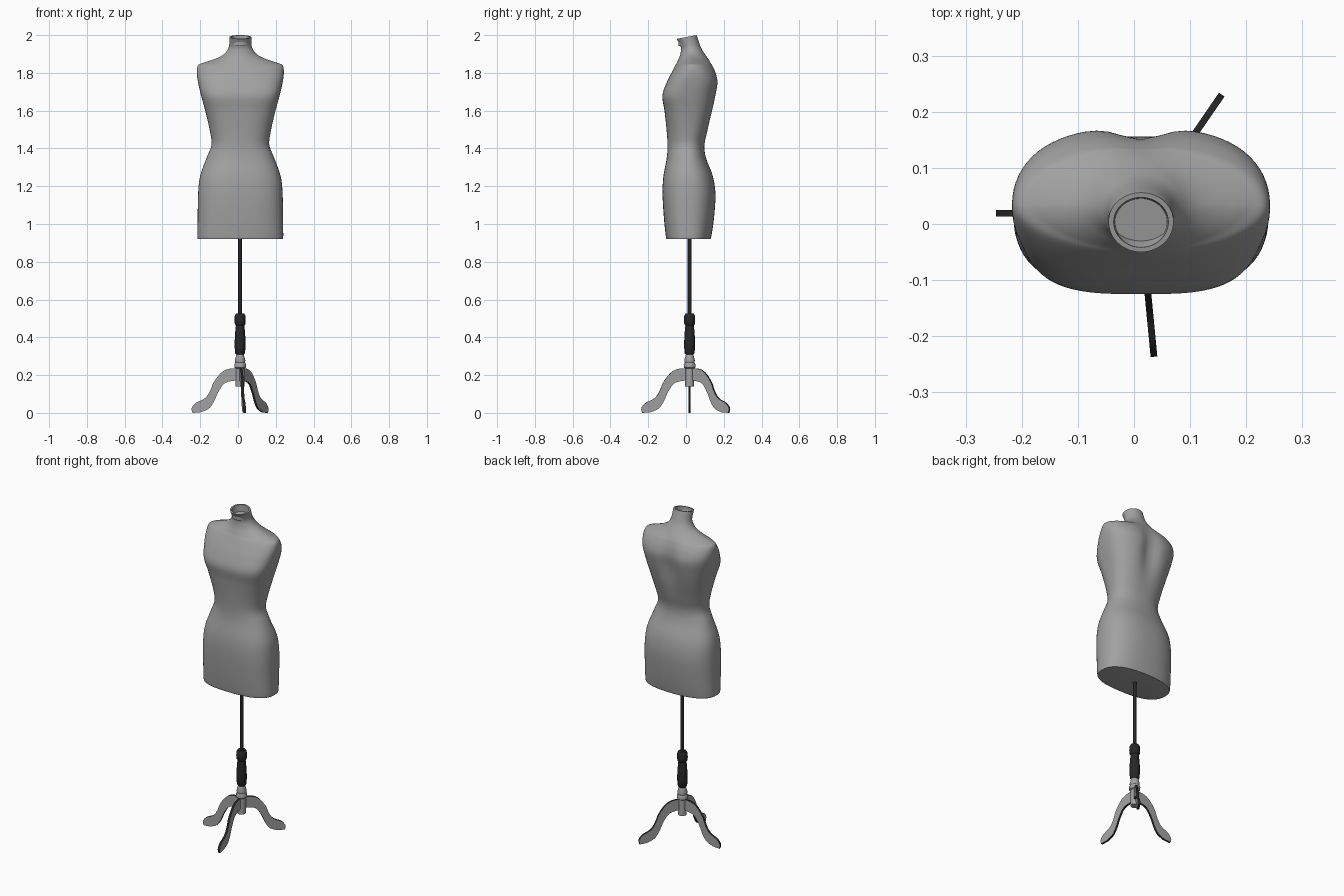
import bpy
import math
from mathutils import Matrix, Vector

if "Cube" in bpy.data.objects:
    bpy.data.objects.remove(bpy.data.objects["Cube"])

POLE = Vector((0.011, 0.019, 0))


def make_material(name, value):
    mat = bpy.data.materials.new(name)
    mat.use_nodes = True
    colour = (value, value, value, 1)
    mat.diffuse_color = colour
    for node in mat.node_tree.nodes:
        if node.type == "BSDF_PRINCIPLED":
            node.inputs["Base Color"].default_value = colour
    return mat


grey = make_material("grey", 0.36)
black = make_material("black", 0.02)


def make_object(name, verts, faces, mats, location=(0, 0, 0), angle=40):
    mesh = bpy.data.meshes.new(name)
    mesh.from_pydata(verts, [], faces)
    for mat in mats:
        mesh.materials.append(mat)
    obj = bpy.data.objects.new(name, mesh)
    obj.location = location
    bpy.context.collection.objects.link(obj)
    bpy.ops.object.select_all(action="DESELECT")
    obj.select_set(True)
    bpy.context.view_layer.objects.active = obj
    bpy.ops.object.shade_smooth_by_angle(angle=math.radians(angle))
    return obj


def smooth_path(keys, steps):
    """Catmull-Rom interpolation through rows of any length."""
    pts = [keys[0]] + list(keys) + [keys[-1]]
    out = []
    for i in range(1, len(pts) - 2):
        for s in range(steps):
            t = s / steps
            out.append([0.5 * (2 * b + (c - a) * t + (2 * a - 5 * b + 4 * c - d) * t ** 2
                               + (3 * b - a - 3 * c + d) * t ** 3)
                        for a, b, c, d in zip(*pts[i - 1:i + 3])])
    out.append(list(keys[-1]))
    return out


def loft(rings):
    """Quads between equal rings, with a cap on each end."""
    n = len(rings[0])
    verts = [p for ring in rings for p in ring]
    faces = [(k * n + i, k * n + (i + 1) % n, (k + 1) * n + (i + 1) % n, (k + 1) * n + i)
             for k in range(len(rings) - 1) for i in range(n)]
    faces.append(tuple(reversed(range(n))))
    faces.append(tuple(range(len(verts) - n, len(verts))))
    return verts, faces


def lathe(name, profile, mat, sides=24):
    """Turned part from (radius, height) pairs around the pole axis."""
    rings = [[(r * math.cos(a), r * math.sin(a), z)
              for a in (math.tau * i / sides for i in range(sides))] for r, z in profile]
    return make_object(name, *loft(rings), [mat], POLE)


# Torso: height, half width, front y, back y, side y, front and back squareness
SECTIONS = [
    (0.92, 0.223, -0.101, 0.128, 0.015, 2.6, 2.4),
    (0.93, 0.227, -0.106, 0.133, 0.015, 2.6, 2.4),
    (1.02, 0.226, -0.116, 0.147, 0.015, 2.6, 2.4),
    (1.15, 0.224, -0.124, 0.156, 0.015, 2.6, 2.4),
    (1.25, 0.214, -0.12, 0.143, 0.015, 2.5, 2.3),
    (1.35, 0.179, -0.102, 0.106, 0.01, 2.3, 2.2),
    (1.42, 0.153, -0.098, 0.098, 0.01, 2.3, 2.2),
    (1.5, 0.163, -0.103, 0.117, 0.01, 2.4, 2.4),
    (1.6, 0.186, -0.114, 0.144, 0.012, 2.8, 2.6),
    (1.68, 0.208, -0.125, 0.162, 0.018, 3.2, 2.6),
    (1.75, 0.224, -0.102, 0.172, 0.025, 2.8, 2.6),
    (1.8, 0.23, -0.077, 0.162, 0.03, 2.4, 2.4),
    (1.84, 0.224, -0.056, 0.144, 0.032, 1.9, 2),
    (1.855, 0.19, -0.048, 0.135, 0.032, 1.7, 1.8),
    (1.873, 0.137, -0.04, 0.123, 0.032, 1.7, 1.7),
    (1.89, 0.1, -0.033, 0.11, 0.032, 1.8, 1.8),
    (1.91, 0.076, -0.028, 0.095, 0.03, 2, 2),
    (1.94, 0.06, -0.028, 0.076, 0.022, 2, 2),
    (1.99, 0.058, -0.05, 0.056, 0.004, 2, 2),
]


def torso_ring(z, half, front, back, side, square_front, square_back, sides=72):
    groove = 0.026 * math.exp(-((z - 1.7) / 0.13) ** 2)
    tilt = 0.19 * max(0, (z - 1.92) / 0.07)
    ring = []
    for i in range(sides):
        a = math.tau * i / sides
        c, s = math.cos(a), math.sin(a)
        power = 2 / (square_back if s > 0 else square_front)
        x = half * math.copysign(abs(c) ** power, c)
        depth = abs(s) ** power
        y = side + depth * ((back if s > 0 else front) - side)
        if s > 0:
            y -= groove * depth * math.exp(-(x / 0.05) ** 2)
        ring.append((x, y, z + tilt * (y - 0.003)))
    return ring


rings = [torso_ring(*row) for row in smooth_path(SECTIONS, 5)]
# Recessed neck opening
centre = Vector((0, 0.003, 1.99))
for scale, drop in ((0.84, 0), (0.8, 0.04)):
    rings.append([tuple(centre + (Vector(p) - centre) * scale - Vector((0, 0, drop)))
                  for p in rings[len(SECTIONS) * 5 - 5]])
make_object("torso", *loft(rings), [grey], (0.0125, 0, 0))

# Stand column
lathe("pole", [(0.01, 0.5), (0.01, 0.925)], black, 16)
lathe("handle", [(0.019, 0.308), (0.026, 0.316), (0.029, 0.35), (0.028, 0.4), (0.024, 0.45),
                 (0.022, 0.462), (0.028, 0.47), (0.03, 0.49), (0.028, 0.515), (0.022, 0.525)], black)
lathe("hub", [(0.023, 0.14), (0.023, 0.235), (0.03, 0.24), (0.031, 0.258), (0.026, 0.266),
              (0.028, 0.278), (0.022, 0.3), (0.019, 0.312)], grey)

# Legs: flat curved boards, with dark edges
TOP_EDGE = [(0, 0.235), (0.055, 0.234), (0.097, 0.215), (0.138, 0.165), (0.16, 0.114),
            (0.187, 0.077), (0.235, 0.052), (0.256, 0.025), (0.252, 0)]
LOW_EDGE = [(0.21, 0.003), (0.166, 0.022), (0.138, 0.06), (0.113, 0.114), (0.076, 0.16), (0, 0.174)]
outline = smooth_path(TOP_EDGE, 5) + smooth_path(LOW_EDGE, 5)
for name, degrees in (("right_leg", 180), ("back_leg", 55.5), ("front_leg", -84.5)):
    turn = Matrix.Rotation(math.radians(degrees), 3, "Z")
    boards = [[tuple(turn @ Vector((r, y, z))) for r, z in outline] for y in (0.006, -0.006)]
    leg = make_object(name, *loft(boards), [grey, black], POLE, 35)
    across = turn @ Vector((0, 1, 0))
    for face in leg.data.polygons:
        face.material_index = 0 if abs(face.normal.dot(across)) > 0.5 else 1
